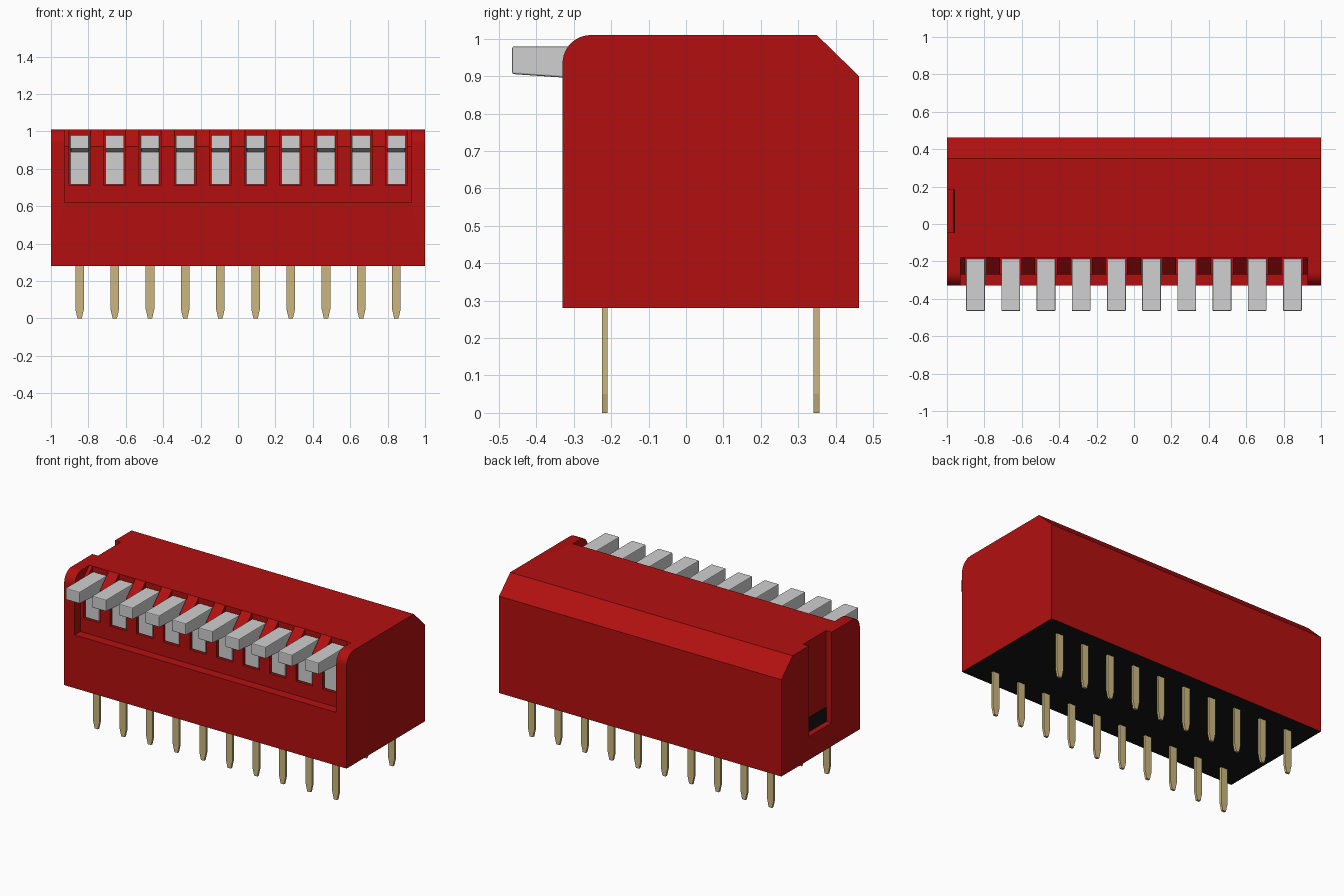
import bpy, bmesh, math

cube = bpy.data.objects.get("Cube")
if cube:
    bpy.data.objects.remove(cube, do_unlink=True)


def material(name, colour):
    m = bpy.data.materials.new(name)
    m.use_nodes = True
    m.diffuse_color = (*colour, 1)
    m.node_tree.nodes["Principled BSDF"].inputs["Base Color"].default_value = (*colour, 1)
    return m


RED = material("red plastic", (0.45, 0.005, 0.005))
BLACK = material("black plastic", (0.007, 0.007, 0.007))
GREY = material("light grey plastic", (0.63, 0.63, 0.63))
GOLD = material("pale gold metal", (0.6, 0.47, 0.21))


def prism(name, profile, x0, x1, mat):
    """Extrude a (y, z) profile along x."""
    bm = bmesh.new()
    face = bm.faces.new([bm.verts.new((x0, y, z)) for y, z in profile])
    ext = bmesh.ops.extrude_face_region(bm, geom=[face])["geom"]
    moved = [v for v in ext if isinstance(v, bmesh.types.BMVert)]
    bmesh.ops.translate(bm, verts=moved, vec=(x1 - x0, 0, 0))
    bmesh.ops.recalc_face_normals(bm, faces=bm.faces)
    mesh = bpy.data.meshes.new(name)
    bm.to_mesh(mesh)
    bm.free()
    mesh.materials.append(mat)
    obj = bpy.data.objects.new(name, mesh)
    bpy.context.collection.objects.link(obj)
    return obj


def rect(y0, y1, z0, z1):
    return [(y0, z0), (y1, z0), (y1, z1), (y0, z1)]


def bake(obj):
    """Apply all modifiers."""
    graph = bpy.context.evaluated_depsgraph_get()
    mesh = bpy.data.meshes.new_from_object(obj.evaluated_get(graph))
    obj.modifiers.clear()
    obj.data = mesh


def cut(obj, cutter):
    cutter.hide_render = True
    mod = obj.modifiers.new("cut", "BOOLEAN")
    mod.operation = "DIFFERENCE"
    mod.solver = "EXACT"
    mod.object = cutter
    bake(obj)
    bpy.data.objects.remove(cutter, do_unlink=True)


COUNT, PITCH = 10, 0.1882
columns = [(i - (COUNT - 1) / 2) * PITCH for i in range(COUNT)]

# Housing: rounded front top edge, chamfered back top edge
R = 0.075
arc = [(-0.33 + R - R * math.cos(a), 1.01 - R + R * math.sin(a))
       for a in (math.pi / 2 * i / 12 for i in range(13))]
housing = prism("housing", [(-0.33, 0.28)] + arc
                + [(0.35, 1.01), (0.463, 0.9), (0.463, 0.28)], -1, 1, RED)

# Front recess with a sloped upper lip
cut(housing, prism("recess_cutter", [(-0.5, 0.62), (-0.27, 0.62), (-0.27, 0.92),
                                     (-0.18, 1.01), (-0.13, 1.06), (-0.5, 1.06)],
                   -0.927, 0.927, RED))
# Lever slots
for x in columns:
    cut(housing, prism("slot_cutter", rect(-0.3, -0.18, 0.71, 1.1),
                       x - 0.058, x + 0.058, RED))
# Side groove
cut(housing, prism("groove_cutter", rect(-0.045, 0.185, 0.43, 1.1), -1.1, -0.96, RED))

# Black underside
housing.data.materials.append(BLACK)
for p in housing.data.polygons:
    if p.center.z < 0.285 and p.normal.z < -0.9:
        p.material_index = 1
bpy.ops.object.select_all(action="DESELECT")
housing.select_set(True)
bpy.context.view_layer.objects.active = housing
bpy.ops.object.shade_smooth_by_angle(angle=math.radians(25))

# Base showing at the foot of the groove
prism("groove_window", rect(-0.045, 0.185, 0.43, 0.52), -0.964, -0.958, BLACK)

# Levers and pins
lever_profile = [(-0.465, 0.98), (-0.465, 0.906), (-0.265, 0.892),
                 (-0.265, 0.715), (-0.185, 0.715), (-0.185, 0.98)]
for n, x in enumerate(columns, 1):
    lever = prism(f"lever_{n}", lever_profile, x - 0.05, x + 0.05, GREY)
    bevel = lever.modifiers.new("soft edges", "BEVEL")
    bevel.width = 0.005
    bevel.segments = 2
    bake(lever)
    for row, y in (("front", -0.217), ("back", 0.349)):
        pin = prism(f"{row}_pin_{n}", rect(y - 0.0075, y + 0.0075, 0.05, 0.3),
                    x - 0.023, x + 0.023, GOLD)
        # Tapered tip
        bm = bmesh.new()
        bm.from_mesh(pin.data)
        bm.faces.ensure_lookup_table()
        foot = min(bm.faces, key=lambda f: f.calc_center_median().z)
        ext = bmesh.ops.extrude_discrete_faces(bm, faces=[foot])["faces"][0]
        for v in ext.verts:
            v.co.z = 0
            v.co.x = x + (v.co.x - x) * 0.5
        bm.to_mesh(pin.data)
        bm.free()
